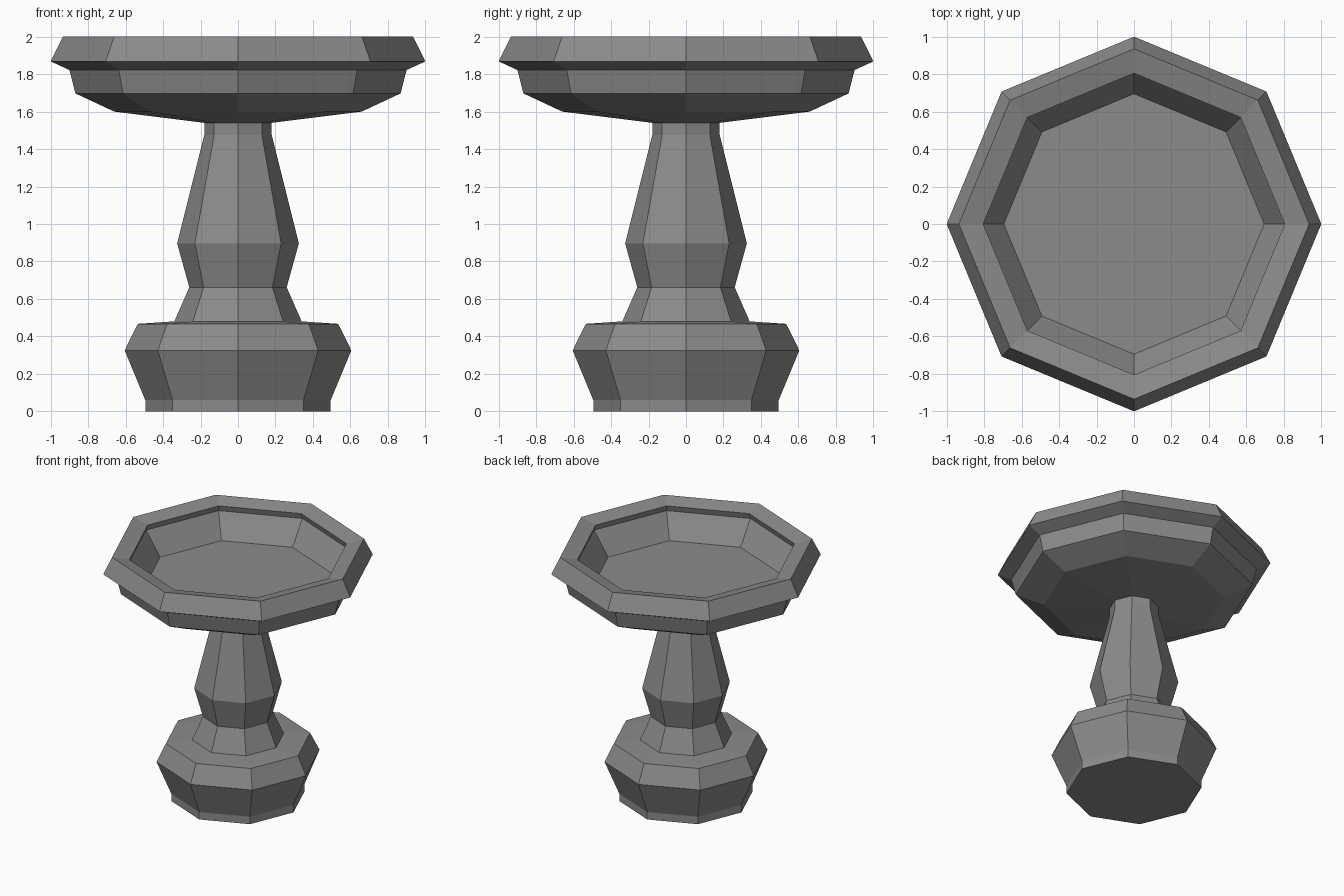
import bpy, bmesh
from math import cos, sin, pi

if "Cube" in bpy.data.objects:
    bpy.data.objects.remove(bpy.data.objects["Cube"])

SIDES = 8

# Dark grey stone
stone = bpy.data.materials.new("dark_stone")
stone.diffuse_color = (0.26, 0.26, 0.26, 1)
stone.use_nodes = True
stone.node_tree.nodes["Principled BSDF"].inputs["Base Color"].default_value = stone.diffuse_color


def lathe(name, profile, cap_start=False, cap_end=False):
    """Spin a (radius, height) profile into a flat-faced octagonal part."""
    bm = bmesh.new()
    rings = [[bm.verts.new((r * cos(2 * pi * i / SIDES), r * sin(2 * pi * i / SIDES), z))
              for i in range(SIDES)] for r, z in profile]
    for low, high in zip(rings, rings[1:]):
        for i in range(SIDES):
            j = (i + 1) % SIDES
            bm.faces.new((low[i], low[j], high[j], high[i]))
    if cap_start:
        bm.faces.new(rings[0][::-1])
    if cap_end:
        bm.faces.new(rings[-1])
    mesh = bpy.data.meshes.new(name)
    bm.to_mesh(mesh)
    bm.free()
    mesh.materials.append(stone)
    obj = bpy.data.objects.new(name, mesh)
    bpy.context.collection.objects.link(obj)
    return obj


# Bulging foot with a nearly flat shoulder
lathe("base", [(0.495, 0), (0.495, 0.06), (0.605, 0.325), (0.535, 0.467), (0.34, 0.48)],
      cap_start=True)

# Waisted pedestal column
lathe("column", [(0.34, 0.48), (0.26, 0.662), (0.325, 0.897), (0.18, 1.475), (0.18, 1.54)])

# Basin: underside, moulded rim, slightly undercut lip, bowl wall and floor
lathe("basin", [(0.18, 1.54), (0.66, 1.60), (0.868, 1.697), (0.90, 1.822), (1.0, 1.868),
                (0.935, 2.0), (0.805, 1.97), (0.82, 1.925), (0.695, 1.74)],
      cap_end=True)
